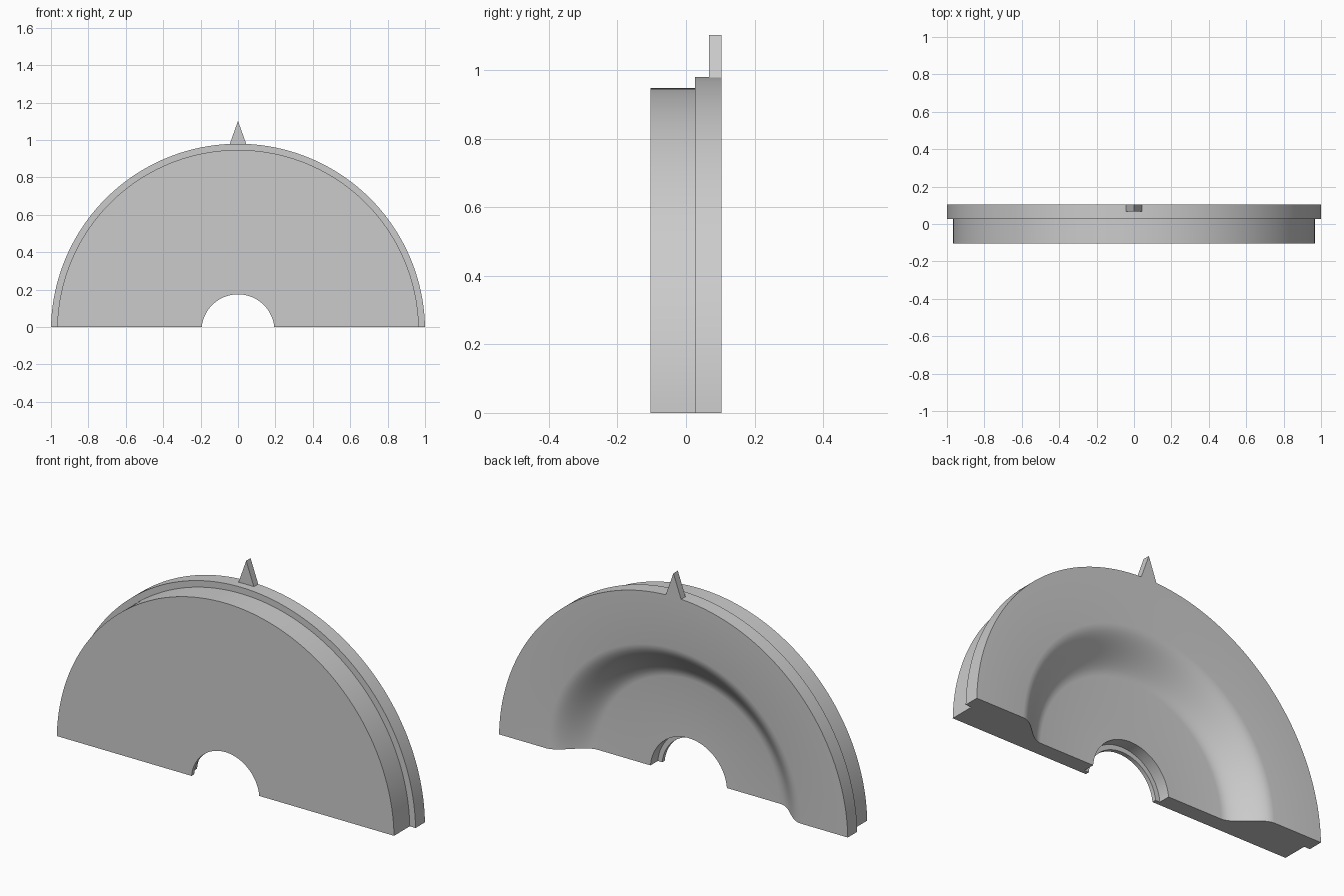
import bpy, bmesh
from math import asin, sin, cos, pi

cube = bpy.data.objects.get("Cube")
if cube:
    bpy.data.objects.remove(cube, do_unlink=True)

GREY = (0.6, 0.6, 0.6, 1)
mat = bpy.data.materials.new("plain grey")
mat.use_nodes = True
mat.diffuse_color = GREY
mat.node_tree.nodes["Principled BSDF"].inputs["Base Color"].default_value = GREY

DROP = 0.02            # the arc centre lies this far below the cut plane
FRONT, BACK = -0.103, 0.103
STEP, WEB, LEDGE = 0.026, -0.022, -0.082
ARC_STEPS = 128


def finish(bm, name):
    bmesh.ops.recalc_face_normals(bm, faces=bm.faces)
    mesh = bpy.data.meshes.new(name)
    bm.to_mesh(mesh)
    bm.free()
    mesh.materials.append(mat)
    obj = bpy.data.objects.new(name, mesh)
    bpy.context.collection.objects.link(obj)
    bpy.ops.object.select_all(action='DESELECT')
    obj.select_set(True)
    bpy.context.view_layer.objects.active = obj
    bpy.ops.object.shade_smooth_by_angle(angle=pi / 6)
    return obj


# Cross-section (radius, y): stepped outer edge, dished back, stepped bore
profile = [(0.195, FRONT), (0.967, FRONT), (0.967, STEP), (1.0, STEP), (1.0, BACK)]
DISH = 12
for i in range(DISH + 1):
    t = i / DISH
    ease = t * t * (3 - 2 * t)
    profile.append((0.73 - 0.205 * t, BACK + (WEB - BACK) * ease))
profile += [(0.22, WEB), (0.22, LEDGE), (0.195, LEDGE)]

# Half disc: sweep the section, each ring trimmed to end on the cut plane
bm = bmesh.new()
sections = []
for k in range(ARC_STEPS + 1):
    section = []
    for r, y in profile:
        start = asin(DROP / r)
        a = start + (pi - 2 * start) * k / ARC_STEPS
        section.append(bm.verts.new((r * cos(a), y, r * sin(a) - DROP)))
    sections.append(section)
for s, t in zip(sections, sections[1:]):
    for i in range(len(profile)):
        j = (i + 1) % len(profile)
        bm.faces.new((s[i], s[j], t[j], t[i]))
bm.faces.new(sections[0])
bm.faces.new(sections[-1])
finish(bm, "half_disc")

# Pointer: thin triangular prism on the top of the rim, flush with the back
bm = bmesh.new()
tri = [bm.verts.new((x, 0.067, z)) for x, z in ((-0.045, 0.976), (0.045, 0.976), (0, 1.102))]
base = bm.faces.new(tri)
ext = bmesh.ops.extrude_face_region(bm, geom=[base])
moved = [v for v in ext["geom"] if isinstance(v, bmesh.types.BMVert)]
bmesh.ops.translate(bm, verts=moved, vec=(0, BACK - 0.067, 0))
if len(bm.faces) < 5:
    bm.faces.new(tri)
finish(bm, "pointer")
